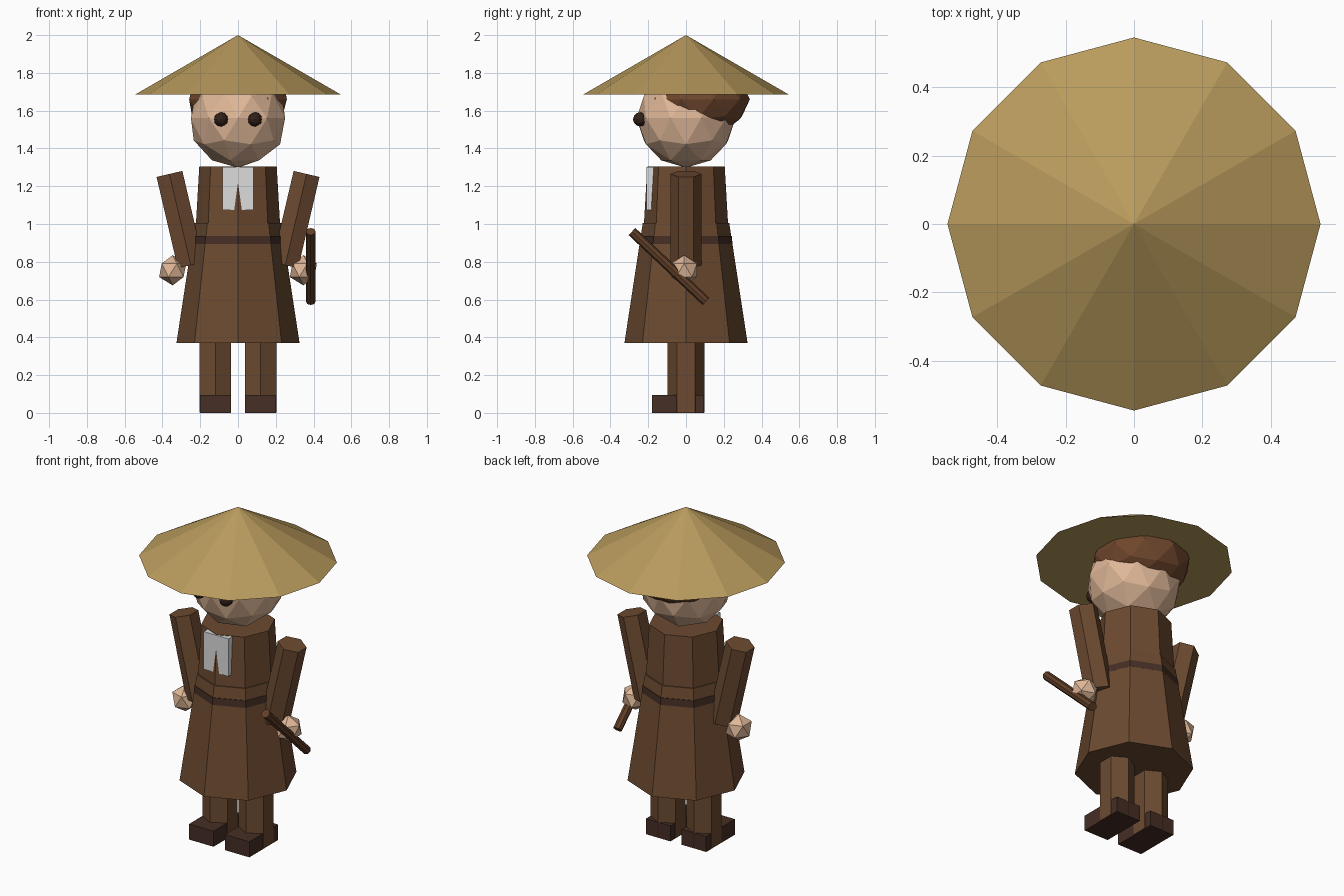
import bpy, math
from mathutils import Vector

if "Cube" in bpy.data.objects:
    bpy.data.objects.remove(bpy.data.objects["Cube"])


def material(name, rgb):
    m = bpy.data.materials.new(name)
    lin = [((c / 255 + 0.055) / 1.055) ** 2.4 for c in rgb]
    m.diffuse_color = (*lin, 1)
    m.use_nodes = True
    m.node_tree.nodes["Principled BSDF"].inputs["Base Color"].default_value = m.diffuse_color
    return m


STRAW = material("straw", (184, 154, 92))
SKIN = material("skin", (224, 184, 152))
HAIR = material("hair_brown", (112, 71, 45))
CLOTH = material("cloth_brown", (108, 74, 48))
DARK = material("dark_leather", (70, 46, 37))
EYE = material("eye_dark", (50, 33, 26))
WHITE = material("collar_white", (220, 220, 220))
WOOD = material("stick_wood", (98, 63, 40))


def finish(name, mat, scale=None):
    ob = bpy.context.object
    ob.name = name
    ob.data.materials.append(mat)
    if scale:
        ob.scale = scale
    return ob


def frustum(name, mat, sides, a, b, r1, r2):
    """Tapered prism from point a (radius r1) to point b (radius r2)."""
    a, b = Vector(a), Vector(b)
    d = b - a
    rot = (-math.atan2(d.y, d.z), math.atan2(d.x, d.z), 0)
    bpy.ops.mesh.primitive_cone_add(vertices=sides, radius1=r1, radius2=r2,
                                    depth=d.length, location=(a + b) / 2, rotation=rot)
    return finish(name, mat)


def ball(name, mat, sub, r, loc, scale=None):
    bpy.ops.mesh.primitive_ico_sphere_add(subdivisions=sub, radius=r, location=loc)
    return finish(name, mat, scale)


def box(name, mat, lo, hi):
    lo, hi = Vector(lo), Vector(hi)
    bpy.ops.mesh.primitive_cube_add(size=1, location=(lo + hi) / 2)
    return finish(name, mat, hi - lo)


# head, hair and hat
ball("head", SKIN, 2, 0.262, (0, 0, 1.56))
ball("hair", HAIR, 2, 1, (0, 0.06, 1.66), (0.272, 0.278, 0.2))
frustum("hat", STRAW, 12, (0, 0, 1.685), (0, 0, 2), 0.545, 0)

# robe: chest, skirt, belt and collar
frustum("chest", CLOTH, 8, (0, 0, 1.0), (0, 0, 1.305), 0.2227, 0.205)
frustum("skirt", CLOTH, 8, (0, 0, 0.37), (0, 0, 1.005), 0.326, 0.229)
frustum("belt", DARK, 8, (0, 0, 0.895), (0, 0, 0.937), 0.246, 0.243)
box("collar", WHITE, (-0.083, -0.21, 1.075), (0.083, -0.17, 1.303))

# mirrored parts
for s, side in ((-1, "left"), (1, "right")):
    ball("eye_" + side, EYE, 2, 0.038, (s * 0.09, -0.243, 1.554))
    frustum("arm_" + side, CLOTH, 6, (s * 0.25, 0, 0.782), (s * 0.363, 0, 1.265), 0.081, 0.081)
    ball("hand_" + side, SKIN, 1, 0.08, (s * 0.346, -0.01, 0.755))
    frustum("leg_" + side, CLOTH, 6, (s * 0.12, 0, 0.002), (s * 0.12, 0, 0.45), 0.097, 0.097)
    box("boot_" + side, DARK, (s * 0.12 - 0.082, -0.18, 0), (s * 0.12 + 0.082, 0.095, 0.094))

# stick held in the right hand
frustum("stick", WOOD, 8, (0.385, 0.106, 0.59), (0.385, -0.286, 0.96), 0.026, 0.026)
